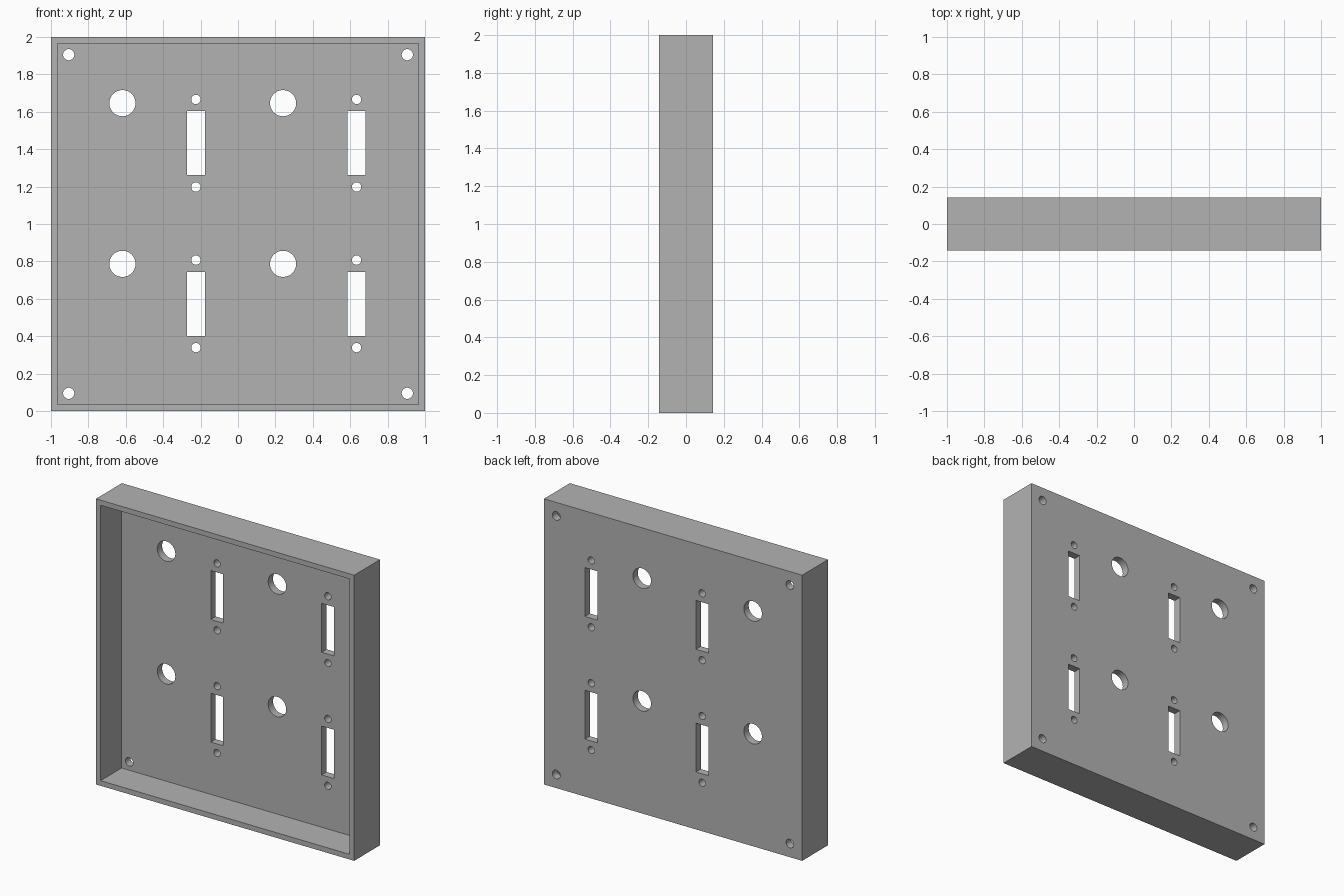
import bpy
import bmesh
from math import radians
from mathutils import Matrix, Vector

if "Cube" in bpy.data.objects:
    bpy.data.objects.remove(bpy.data.objects["Cube"], do_unlink=True)

DEPTH = 0.286
WALL = 0.036
PLATE = 0.054
PLATE_Y = DEPTH / 2 - PLATE / 2


def add_object(name, bm):
    mesh = bpy.data.meshes.new(name)
    bmesh.ops.recalc_face_normals(bm, faces=bm.faces)
    bm.to_mesh(mesh)
    bm.free()
    obj = bpy.data.objects.new(name, mesh)
    bpy.context.scene.collection.objects.link(obj)
    return obj


def add_box(bm, center, size):
    matrix = Matrix.Translation(center) @ Matrix.Diagonal((*size, 1))
    bmesh.ops.create_cube(bm, size=1, matrix=matrix)


def add_hole(bm, x, z, radius, segments=32):
    matrix = Matrix.Translation((x, PLATE_Y, z)) @ Matrix.Rotation(radians(90), 4, "X")
    bmesh.ops.create_cone(bm, cap_ends=True, segments=segments, radius1=radius,
                          radius2=radius, depth=PLATE * 2, matrix=matrix)


# Grey plastic
grey = bpy.data.materials.new("grey plastic")
grey.use_nodes = True
colour = (0.45, 0.45, 0.45, 1)
grey.diffuse_color = colour
grey.node_tree.nodes["Principled BSDF"].inputs["Base Color"].default_value = colour

# Open tray: a box whose front face is inset and pushed back to the plate
bm = bmesh.new()
add_box(bm, (0, 0, 1), (2, DEPTH, 2))
bm.normal_update()
front = min(bm.faces, key=lambda f: f.calc_center_median().y)
bmesh.ops.inset_region(bm, faces=[front], thickness=WALL, use_even_offset=True)
floor = bmesh.ops.extrude_discrete_faces(bm, faces=[front])["faces"][0]
bmesh.ops.translate(bm, verts=floor.verts, vec=Vector((0, DEPTH - PLATE, 0)))
panel = add_object("panel_tray", bm)
panel.data.materials.append(grey)

# Cutouts: corner screw holes, then a round hole and a screwed slot per cell
bm = bmesh.new()
for x in (-0.905, 0.905):
    for z in (0.095, 1.905):
        add_hole(bm, x, z, 0.03)
for dx in (0, 0.859):
    for dz in (0, 0.859):
        add_hole(bm, dx - 0.618, dz + 0.787, 0.07, 48)
        slot_x, slot_z = dx - 0.225, dz + 0.573
        add_box(bm, (slot_x, PLATE_Y, slot_z), (0.096, PLATE * 2, 0.342))
        for side in (-1, 1):
            add_hole(bm, slot_x, slot_z + side * 0.234, 0.025)
cutter = add_object("hole_cutter", bm)
cutter.hide_render = True

# Cut the holes and keep the finished mesh
cut = panel.modifiers.new("holes", "BOOLEAN")
cut.operation = "DIFFERENCE"
cut.solver = "EXACT"
cut.object = cutter
bpy.context.view_layer.objects.active = panel
bpy.ops.object.select_all(action="DESELECT")
panel.select_set(True)
bpy.ops.object.modifier_apply(modifier=cut.name)
bpy.data.objects.remove(cutter, do_unlink=True)
bpy.ops.object.shade_smooth_by_angle(angle=radians(30))
